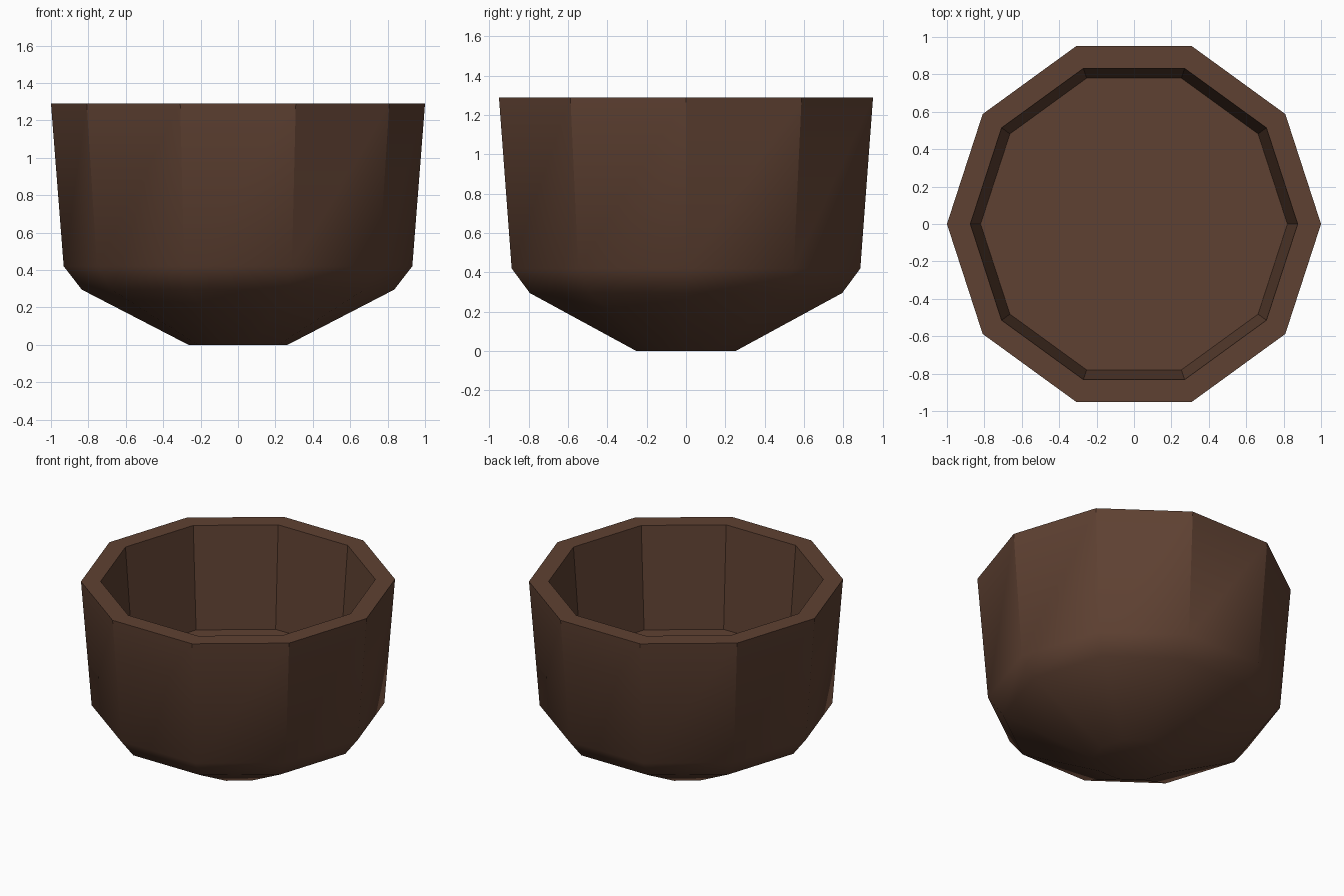
import bpy, bmesh, math

if "Cube" in bpy.data.objects:
    bpy.data.objects.remove(bpy.data.objects["Cube"])

SIDES = 10
# Profile as (radius, height): underside, outer wall, rim, inner wall, inner floor
PROFILE = [(0.265, 0.0), (0.835, 0.295), (0.932, 0.42), (1.0, 1.29),
           (0.875, 1.29), (0.82, 0.58)]

# Ten-sided bowl, rings joined from the underside round to the inner floor
bm = bmesh.new()
rings = []
for r, z in PROFILE:
    rings.append([bm.verts.new((r * math.cos(2 * math.pi * i / SIDES),
                                r * math.sin(2 * math.pi * i / SIDES), z))
                  for i in range(SIDES)])
for low, high in zip(rings, rings[1:]):
    for i in range(SIDES):
        j = (i + 1) % SIDES
        bm.faces.new((low[i], low[j], high[j], high[i]))
bm.faces.new(rings[0][::-1])   # base
bm.faces.new(rings[-1])        # inner floor
bmesh.ops.recalc_face_normals(bm, faces=bm.faces[:])

mesh = bpy.data.meshes.new("bowl")
bm.to_mesh(mesh)
bm.free()
bowl = bpy.data.objects.new("bowl", mesh)
bpy.context.collection.objects.link(bowl)

# Dark brown clay
brown = bpy.data.materials.new("dark_brown")
brown.diffuse_color = (0.114, 0.053, 0.032, 1.0)
brown.use_nodes = True
brown.node_tree.nodes["Principled BSDF"].inputs["Base Color"].default_value = brown.diffuse_color
mesh.materials.append(brown)

# Rounded underside, crisp wall corners and rim
bpy.context.view_layer.objects.active = bowl
bowl.select_set(True)
bpy.ops.object.shade_smooth_by_angle(angle=math.radians(35))
